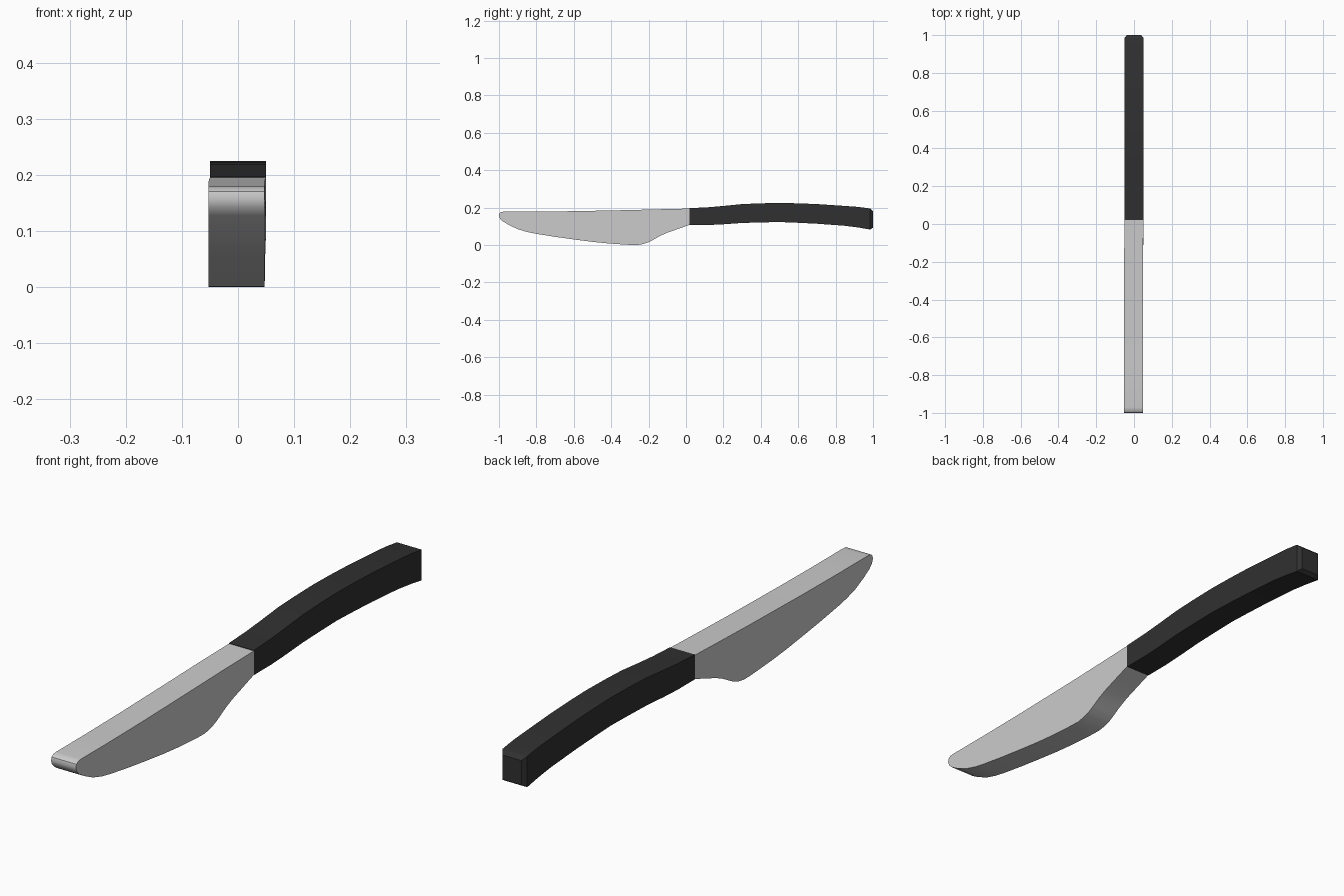
import bpy, bmesh, math

if "Cube" in bpy.data.objects:
    bpy.data.objects.remove(bpy.data.objects["Cube"])


def material(name, rgb):
    m = bpy.data.materials.new(name)
    m.diffuse_color = (*rgb, 1)
    m.use_nodes = True
    m.node_tree.nodes["Principled BSDF"].inputs["Base Color"].default_value = m.diffuse_color
    return m


def finish(bm, name, mat, angle):
    bmesh.ops.recalc_face_normals(bm, faces=bm.faces)
    me = bpy.data.meshes.new(name)
    bm.to_mesh(me)
    bm.free()
    ob = bpy.data.objects.new(name, me)
    bpy.context.collection.objects.link(ob)
    if mat:
        me.materials.append(mat)
    bpy.ops.object.select_all(action='DESELECT')
    ob.select_set(True)
    bpy.context.view_layer.objects.active = ob
    bpy.ops.object.shade_smooth_by_angle(angle=math.radians(angle))
    return ob


# Blade: side outline (y, z) extruded across the width
outline = [(0.02, 0.195), (-0.15, 0.191), (-0.3, 0.187), (-0.6, 0.181),
           (-0.8, 0.179), (-0.97, 0.179), (-0.988, 0.177), (-0.997, 0.17),
           (-1.0, 0.158), (-0.995, 0.142), (-0.98, 0.127), (-0.95, 0.109),
           (-0.9, 0.085), (-0.85, 0.07), (-0.8, 0.06), (-0.7, 0.044),
           (-0.6, 0.03), (-0.5, 0.017), (-0.42, 0.009), (-0.35, 0.004),
           (-0.3, 0.001), (-0.26, 0.0), (-0.23, 0.005), (-0.2, 0.015),
           (-0.17, 0.031), (-0.14, 0.048), (-0.1, 0.066), (-0.04, 0.087),
           (0.02, 0.108)]
bm = bmesh.new()
face = bm.faces.new([bm.verts.new((-0.05, y, z)) for y, z in outline])
ext = bmesh.ops.extrude_face_region(bm, geom=[face])
bmesh.ops.translate(bm, vec=(0.1, 0, 0),
                    verts=[v for v in ext['geom'] if isinstance(v, bmesh.types.BMVert)])
for v in bm.verts:  # slight sideways drift toward the tip
    v.co.x -= 0.0025 * min(1, max(0, -v.co.y / 0.2))
finish(bm, "blade", None, 35)

# Handle: rectangular sections (y, top z, bottom z, half width) lofted lengthwise
sections = [(0.02, 0.197, 0.107, 0.05), (0.12, 0.202, 0.107, 0.05),
            (0.2, 0.209, 0.111, 0.05), (0.3, 0.219, 0.118, 0.05),
            (0.4, 0.223, 0.121, 0.05), (0.5, 0.225, 0.123, 0.05),
            (0.6, 0.223, 0.119, 0.05), (0.7, 0.219, 0.114, 0.05),
            (0.85, 0.209, 0.103, 0.05), (0.92, 0.204, 0.094, 0.05),
            (0.985, 0.195, 0.083, 0.05), (1.0, 0.182, 0.093, 0.038)]
bm = bmesh.new()
rings = [[bm.verts.new(p) for p in ((-w, y, b), (w, y, b), (w, y, t), (-w, y, t))]
         for y, t, b, w in sections]
for a, c in zip(rings, rings[1:]):
    for i in range(4):
        j = (i + 1) % 4
        bm.faces.new((a[i], a[j], c[j], c[i]))
bm.faces.new(rings[0])
bm.faces.new(rings[-1])
finish(bm, "handle", material("black_grip", (0.03, 0.03, 0.03)), 30)
